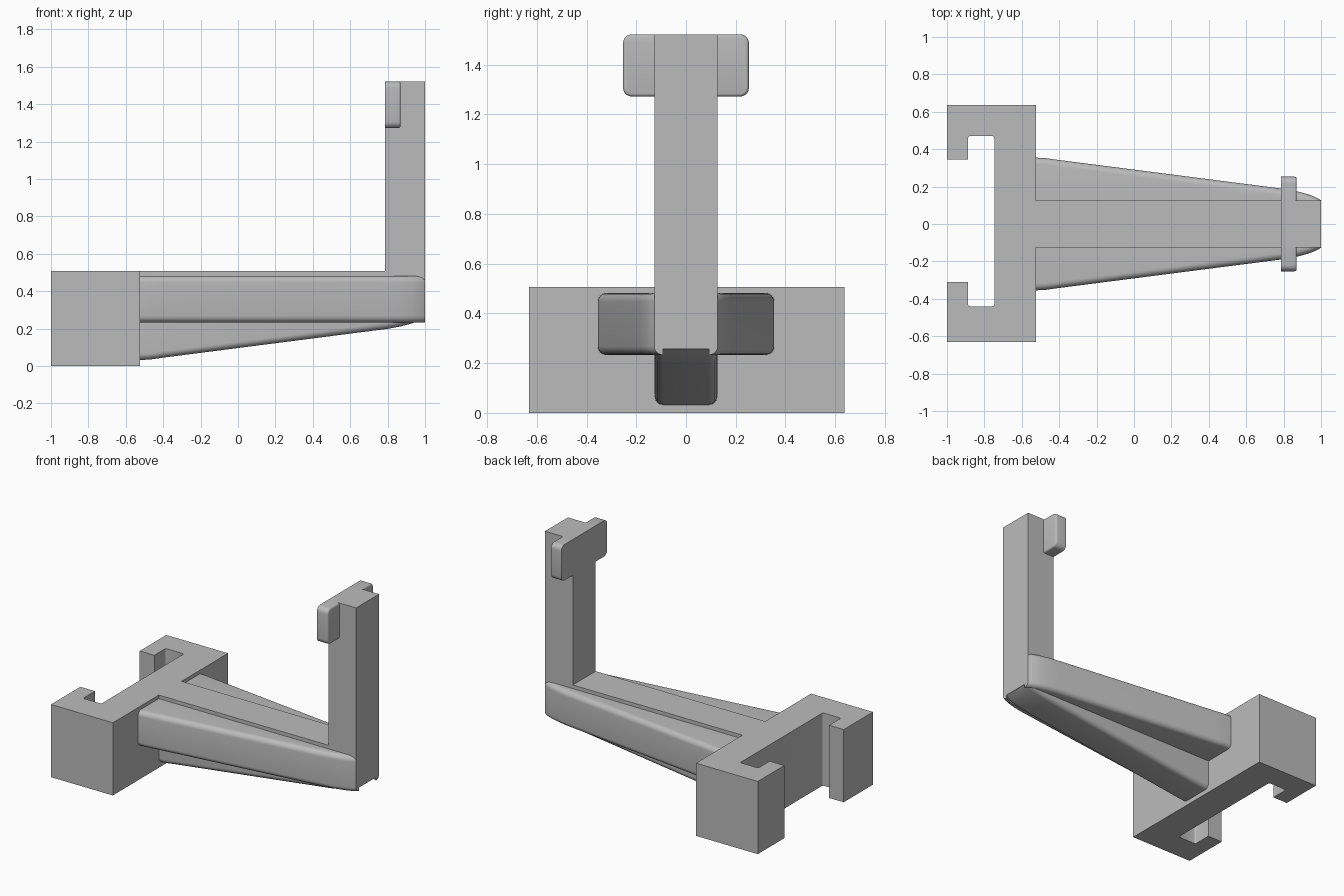
import bpy, bmesh, math

cube = bpy.data.objects.get("Cube")
if cube:
    bpy.data.objects.remove(cube, do_unlink=True)

grey = bpy.data.materials.new("plain_grey")
grey.use_nodes = True
colour = (0.5, 0.5, 0.5, 1)
grey.diffuse_color = colour
grey.node_tree.nodes["Principled BSDF"].inputs["Base Color"].default_value = colour

HALF = 0.126       # half width of the square arm
AXIS_Z = 0.383     # height of the arm's centre line
TOP_Z = 0.507


def finish(name, bm):
    bmesh.ops.recalc_face_normals(bm, faces=bm.faces)
    mesh = bpy.data.meshes.new(name)
    bm.to_mesh(mesh)
    bm.free()
    obj = bpy.data.objects.new(name, mesh)
    bpy.context.collection.objects.link(obj)
    mesh.materials.append(grey)
    bpy.ops.object.select_all(action="DESELECT")
    obj.select_set(True)
    bpy.context.view_layer.objects.active = obj
    bpy.ops.object.shade_smooth_by_angle(angle=math.radians(35))
    return obj


def extrude(points, direction):
    """Prism from a closed outline."""
    bm = bmesh.new()
    face = bm.faces.new([bm.verts.new(p) for p in points])
    side = bmesh.ops.extrude_face_region(bm, geom=[face])
    moved = [v for v in side["geom"] if isinstance(v, bmesh.types.BMVert)]
    bmesh.ops.translate(bm, verts=moved, vec=direction)
    return bm


def round_edges(bm, test, radius, segments=5):
    edges = [e for e in bm.edges if test(e.verts[0].co, e.verts[1].co)]
    bmesh.ops.bevel(bm, geom=edges, offset=radius, segments=segments,
                    profile=0.5, affect="EDGES")


# Clamp block with a T-shaped slot open to the left
outline = [(-1, -0.632), (-0.523, -0.632), (-0.523, 0.637), (-1, 0.637),
           (-1, 0.345), (-0.887, 0.345), (-0.887, 0.47), (-0.747, 0.47),
           (-0.747, -0.44), (-0.887, -0.44), (-0.887, -0.31), (-1, -0.31)]
bm = extrude([(x, y, 0) for x, y in outline], (0, 0, TOP_Z))
round_edges(bm, lambda a, b: abs(a.z - b.z) > 0.1 and -0.95 < a.x < -0.6
            and 0.4 < abs(a.y) < 0.5, 0.01, 3)
finish("clamp_block", bm)

# Arm and upright post in one L-shaped bar
bar = [(-0.53, AXIS_Z - HALF), (1, AXIS_Z - HALF), (1, 1.522),
       (0.785, 1.522), (0.785, TOP_Z), (-0.53, TOP_Z)]
finish("arm_and_post", extrude([(x, -HALF, z) for x, z in bar], (0, 2 * HALF, 0)))

# Retaining tab at the top of the post
bm = extrude([(0.785, y, z) for y, z in
              [(-0.253, 1.272), (0.253, 1.272), (0.253, 1.522), (-0.253, 1.522)]],
             (0.085, 0, 0))
round_edges(bm, lambda a, b: abs(a.x - b.x) > 0.05, 0.035)
round_edges(bm, lambda a, b: min(a.x, b.x) > 0.86, 0.012, 3)
finish("retaining_tab", bm)

# Tapering ribs: reach from the centre line at stations along the arm
STATIONS = [(-0.53, 0.355), (-0.47, 0.352), (-0.4, 0.342), (0.8, 0.188),
            (0.87, 0.175), (0.93, 0.159), (0.97, 0.144), (1, 0.127)]


def rib(name, place, low, high, radius=0.035, steps=6):
    bm = bmesh.new()
    rings = []
    for x, reach in STATIONS:
        inner = min(HALF, reach - radius)
        section = [(inner, low)]
        for centre, start in ((low + radius, -90), (high - radius, 0)):
            for i in range(steps + 1):
                a = math.radians(start + 90 * i / steps)
                section.append((reach - radius + radius * math.cos(a),
                                centre + radius * math.sin(a)))
        section.append((inner, high))
        rings.append([bm.verts.new(place(x, u, v)) for u, v in section])
    count = len(rings[0])
    for a, b in zip(rings, rings[1:]):
        for i in range(count):
            j = (i + 1) % count
            bm.faces.new((a[i], a[j], b[j], b[i]))
    bm.faces.new(rings[0])
    bm.faces.new(rings[-1])
    bmesh.ops.remove_doubles(bm, verts=bm.verts, dist=0.0001)
    finish(name, bm)


rib("back_rib", lambda x, u, v: (x, u, v), 0.233, 0.482)
rib("front_rib", lambda x, u, v: (x, -u, v), 0.233, 0.482)
rib("bottom_rib", lambda x, u, v: (x, v, AXIS_Z + 0.004 - u), -HALF, HALF)
